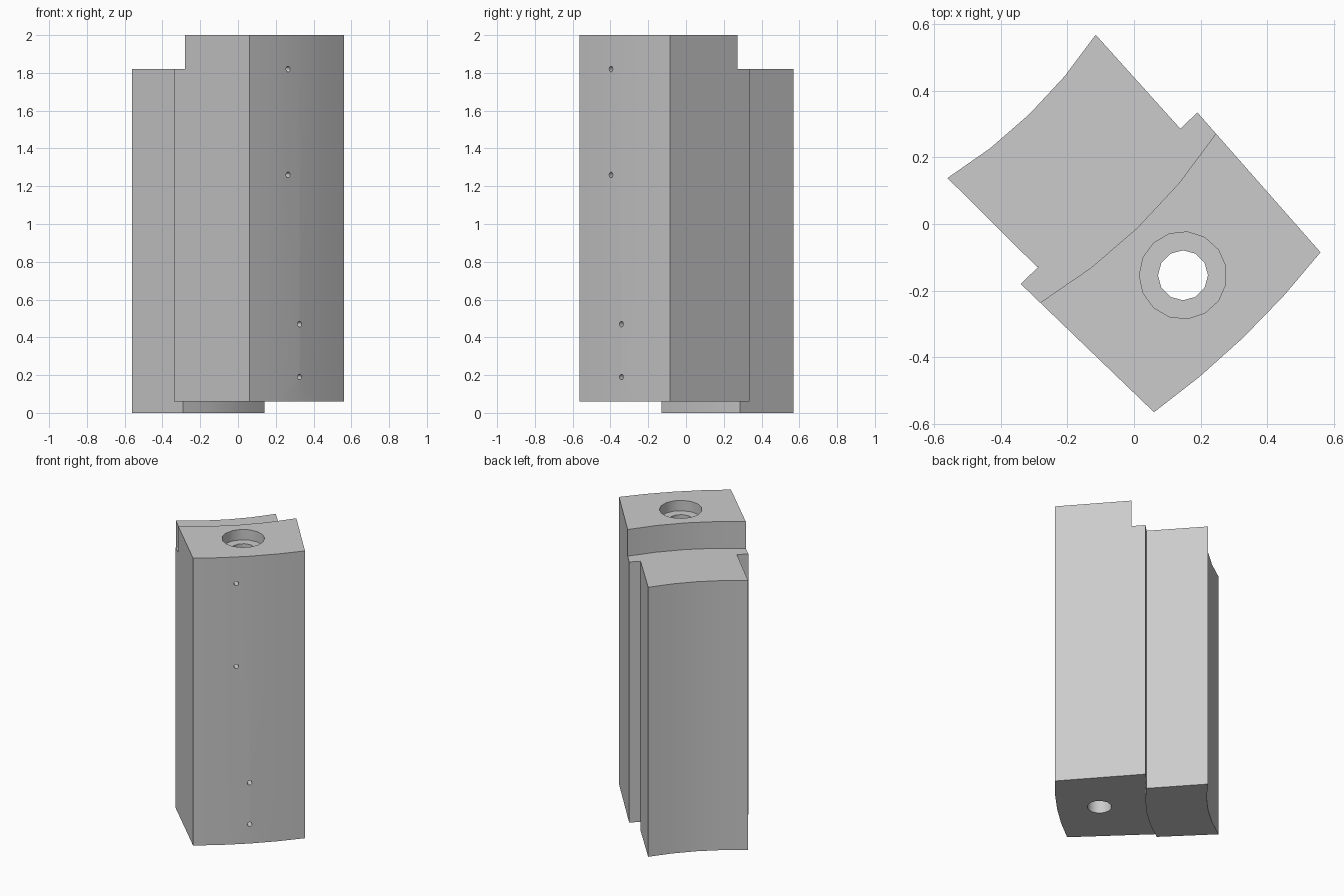
import bpy, bmesh, math
from mathutils import Vector

cube = bpy.data.objects.get("Cube")
if cube:
    bpy.data.objects.remove(cube, do_unlink=True)

grey = bpy.data.materials.new("plain_grey")
grey.use_nodes = True
colour = (0.6, 0.6, 0.6, 1)
grey.diffuse_color = colour
grey.node_tree.nodes["Principled BSDF"].inputs["Base Color"].default_value = colour


def arc(a, b, sag, n):
    """Points of a shallow arc from a to b, bulging towards the front (+x, -y)."""
    a, b = Vector(a), Vector(b)
    chord = b - a
    out = Vector((chord.y, -chord.x)).normalized()
    if out.x < 0:
        out = -out
    r = (chord.length ** 2 / 4 + sag ** 2) / (2 * sag)
    centre = (a + b) / 2 + out * (sag - r)
    half = math.asin(chord.length / 2 / r)
    along = chord.normalized()
    angles = [half * (2 * i / n - 1) for i in range(n + 1)]
    return [centre + along * r * math.sin(t) + out * r * math.cos(t) for t in angles]


def prism(name, outline, z0, z1):
    """Upright prism on a plan outline."""
    bm = bmesh.new()
    base = bm.faces.new([bm.verts.new((p[0], p[1], z0)) for p in outline])
    top = bmesh.ops.extrude_face_region(bm, geom=[base])["geom"]
    verts = [v for v in top if isinstance(v, bmesh.types.BMVert)]
    bmesh.ops.translate(bm, verts=verts, vec=(0, 0, z1 - z0))
    bmesh.ops.recalc_face_normals(bm, faces=bm.faces)
    mesh = bpy.data.meshes.new(name)
    bm.to_mesh(mesh)
    bm.free()
    mesh.materials.append(grey)
    obj = bpy.data.objects.new(name, mesh)
    bpy.context.collection.objects.link(obj)
    return obj


def circle(x, y, r, n):
    return [(x - r * math.cos(math.tau * i / n), y - r * math.sin(math.tau * i / n))
            for i in range(n)]


def combine(target, tool, operation):
    """Apply a boolean and discard the tool."""
    mod = target.modifiers.new(operation.lower(), 'BOOLEAN')
    mod.operation, mod.solver, mod.object = operation, 'EXACT', tool
    bpy.context.view_layer.objects.active = target
    bpy.ops.object.modifier_apply(modifier=mod.name)
    bpy.data.objects.remove(tool, do_unlink=True)


# Front block, with a curved front face
front = arc((0.06, -0.565), (0.56, -0.085), 0.024, 4)
block = prism("curved_block", front + [(0.19, 0.335), (-0.34, -0.18)], 0.06, 2)

# Narrower back tongue, hanging slightly lower
tongue = prism("back_tongue", arc((-0.29, -0.13), (0.14, 0.285), 0.03, 4)
               + arc((-0.115, 0.568), (-0.56, 0.138), 0.033, 4), 0, 2)
combine(block, tongue, 'UNION')

# Curved step along the top of the back
step = arc((-0.28, -0.235), (0.245, 0.27), 0.04, 4)
step = [(-0.4, -0.31)] + step + [(0.32, 0.38), (0, 0.9), (-0.9, 0.2)]
combine(block, prism("step_cutter", step, 1.82, 2.2), 'DIFFERENCE')

# Bolt hole with a wide recess at the top
combine(block, prism("bore_cutter", circle(0.147, -0.154, 0.075, 12), -0.2, 2.2), 'DIFFERENCE')
combine(block, prism("recess_cutter", circle(0.147, -0.154, 0.131, 15), 1.93, 2.2), 'DIFFERENCE')

# Four pin holes in the front face
normal = Vector((0.69, -0.72, 0))
for x, y, z in ((0.268, -0.4, 1.82), (0.268, -0.4, 1.26),
                (0.328, -0.344, 0.47), (0.328, -0.344, 0.19)):
    pin = prism("pin_cutter", circle(0, 0, 0.015, 10), -0.1, 0.1)
    pin.rotation_euler = normal.to_track_quat('Z', 'Y').to_euler()
    pin.location = (x, y, z)
    bpy.context.view_layer.update()
    combine(block, pin, 'DIFFERENCE')

# Soft curves, crisp corners
bpy.ops.object.select_all(action='DESELECT')
block.select_set(True)
bpy.context.view_layer.objects.active = block
bpy.ops.object.shade_smooth_by_angle(angle=math.radians(40))
